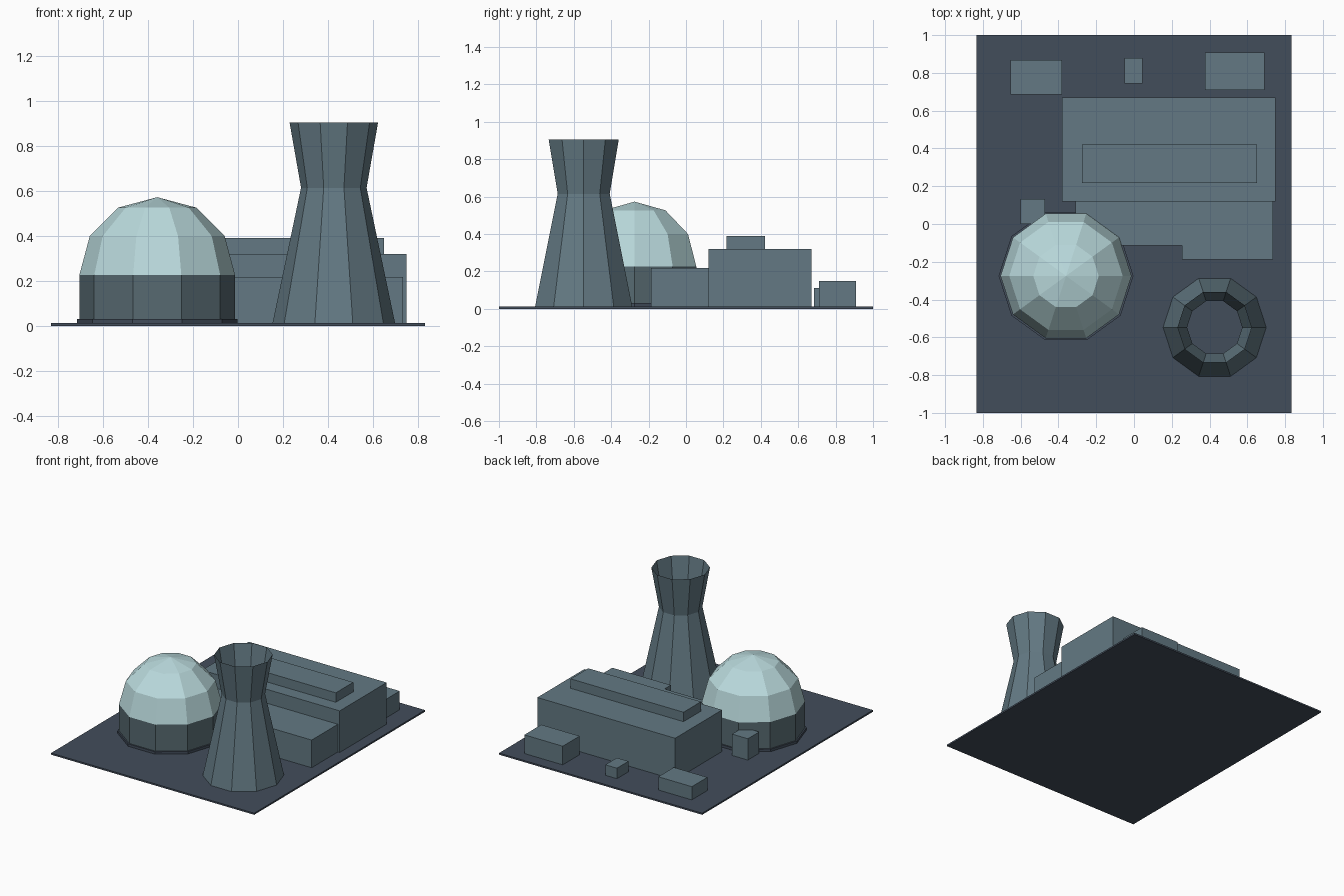
import bpy
import bmesh
from math import cos, sin, pi, radians

old = bpy.data.objects.get("Cube")
if old:
    bpy.data.objects.remove(old, do_unlink=True)


def material(name, hex_code):
    def linear(c):
        c /= 255
        return c / 12.92 if c < 0.04045 else ((c + 0.055) / 1.055) ** 2.4
    col = (*[linear(int(hex_code[i:i + 2], 16)) for i in (0, 2, 4)], 1)
    m = bpy.data.materials.new(name)
    m.use_nodes = True
    m.diffuse_color = col
    m.node_tree.nodes["Principled BSDF"].inputs["Base Color"].default_value = col
    return m


ground_mat = material("dark slate", "424d5b")
wall_mat = material("blue grey concrete", "637983")
drum_mat = material("shaded concrete", "576a71")
dome_mat = material("pale blue", "badadd")


def finish(name, bm, mat):
    mesh = bpy.data.meshes.new(name)
    bm.to_mesh(mesh)
    bm.free()
    mesh.materials.append(mat)
    ob = bpy.data.objects.new(name, mesh)
    bpy.context.collection.objects.link(ob)
    return ob


def box(name, x0, x1, y0, y1, z0, z1, mat=wall_mat):
    bm = bmesh.new()
    bmesh.ops.create_cube(bm, size=1)
    for v in bm.verts:
        v.co = [lo + (c + 0.5) * (hi - lo)
                for c, lo, hi in zip(v.co, (x0, y0, z0), (x1, y1, z1))]
    return finish(name, bm, mat)


def lathe(name, cx, cy, profile, mat, sides=10):
    """Turn (radius, height) pairs; a zero radius closes to a point."""
    bm = bmesh.new()
    rings = []
    for r, z in profile:
        if r == 0:
            rings.append([bm.verts.new((cx, cy, z))] * sides)
        else:
            rings.append([bm.verts.new((cx + r * cos(2 * pi * i / sides),
                                        cy + r * sin(2 * pi * i / sides), z))
                          for i in range(sides)])
    for a, b in zip(rings, rings[1:]):
        for i in range(sides):
            j = (i + 1) % sides
            corners = dict.fromkeys((a[i], a[j], b[j], b[i]))
            bm.faces.new(list(corners))
    return finish(name, bm, mat)


# Ground slab
box("ground_slab", -0.833, 0.833, -1, 1, 0, 0.012, ground_mat)
floor = 0.012

# Reactor building: footing, drum and faceted dome
rx, ry, radius, spring = -0.36, -0.275, 0.347, 0.226
lathe("reactor_footing", rx, ry,
      [(0.357, floor), (0.357, 0.03), (0, 0.03)], ground_mat)
lathe("reactor_drum", rx, ry, [(radius, floor), (radius, spring)], drum_mat)
dome = [(radius * cos(radians(a)), spring + radius * sin(radians(a)))
        for a in (0, 30, 60)]
lathe("reactor_dome", rx, ry, dome + [(0, spring + radius)], dome_mat)

# Cooling tower, open at the top
lathe("cooling_tower", 0.427, -0.547,
      [(0.273, floor), (0.146, 0.615), (0.197, 0.905)], wall_mat)

# Turbine hall with roof ridge and front annexes
box("turbine_hall", -0.38, 0.75, 0.12, 0.67, floor, 0.32)
box("roof_ridge", -0.275, 0.65, 0.217, 0.422, 0.32, 0.39)
box("annex_left", -0.31, 0.255, -0.113, 0.12, floor, 0.217)
box("annex_right", 0.255, 0.735, -0.187, 0.12, floor, 0.217)

# Outbuildings
box("side_shed", -0.60, -0.47, 0.0, 0.133, floor, 0.17)
box("rear_shed_right", -0.655, -0.38, 0.685, 0.867, floor, 0.11)
box("rear_shed_middle", -0.05, 0.045, 0.745, 0.88, floor, 0.09)
box("rear_shed_left", 0.375, 0.69, 0.71, 0.908, floor, 0.15)
